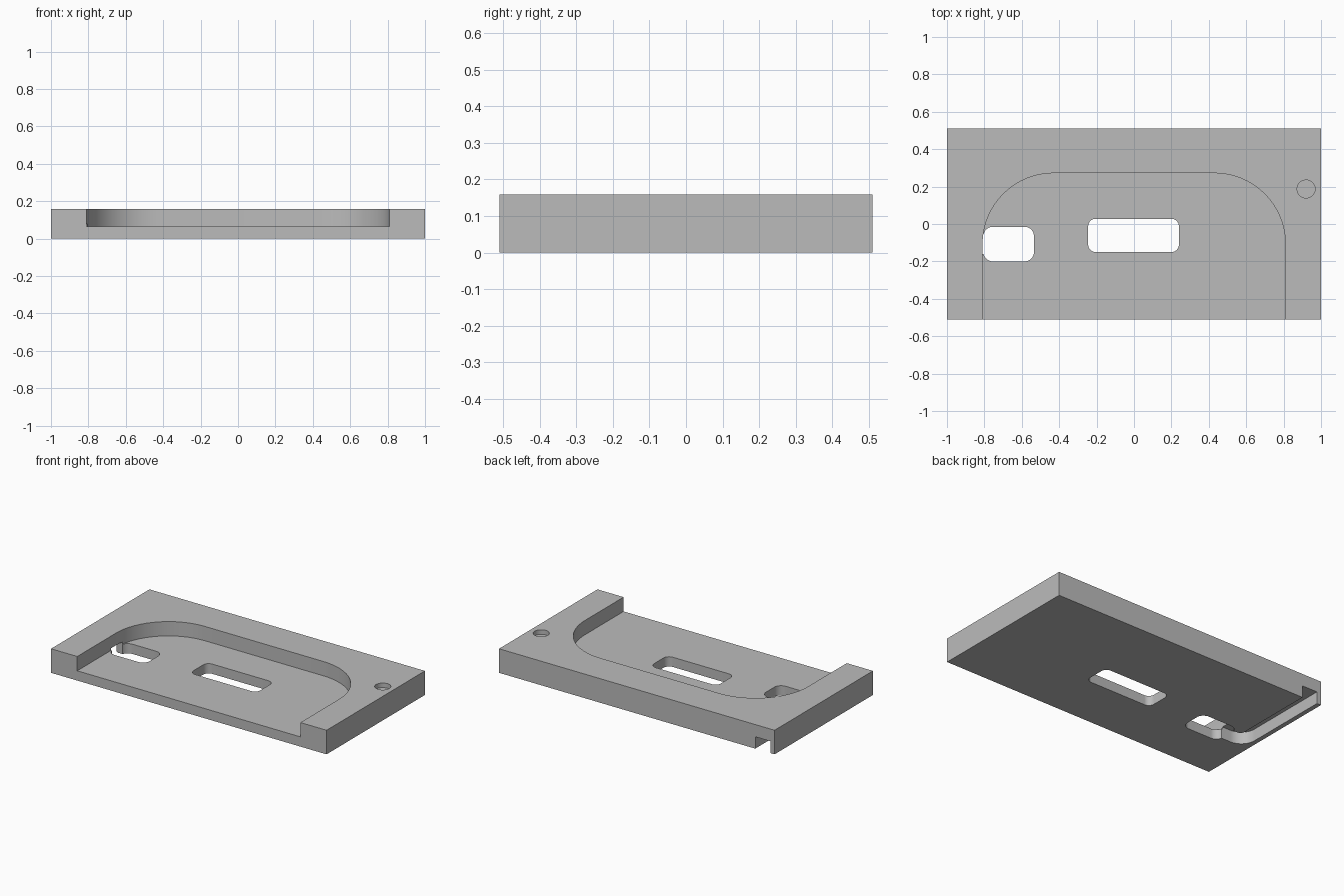
import bpy, bmesh, math
from mathutils import Vector

if "Cube" in bpy.data.objects:
    bpy.data.objects.remove(bpy.data.objects["Cube"], do_unlink=True)

HALF_X, HALF_Y, TOP = 1.0, 0.51, 0.158
FLOOR = 0.064      # pocket floor height
OVER = 0.1         # how far cutters overshoot open sides

grey = bpy.data.materials.new("plain grey")
grey.use_nodes = True
colour = (0.5, 0.5, 0.5, 1)
grey.diffuse_color = colour
grey.node_tree.nodes["Principled BSDF"].inputs["Base Color"].default_value = colour


def fillet(corners, steps=16):
    """Turn (x, y, radius) corners into an outline with rounded corners."""
    points = []
    for i, (x, y, r) in enumerate(corners):
        here = Vector((x, y))
        if r == 0:
            points.append(here)
            continue
        a = (Vector(corners[i - 1][:2]) - here).normalized()
        b = (Vector(corners[(i + 1) % len(corners)][:2]) - here).normalized()
        # every rounded corner is a right angle
        centre = here + (a + b) * r
        for k in range(steps + 1):
            t = k / steps * math.pi / 2
            points.append(centre - b * r * math.cos(t) - a * r * math.sin(t))
    return points


def prism(name, outline, z0, z1):
    """Extrude a flat outline between two heights."""
    bm = bmesh.new()
    face = bm.faces.new([bm.verts.new((p.x, p.y, z0)) for p in outline])
    side = bmesh.ops.extrude_face_region(bm, geom=[face])
    bmesh.ops.translate(bm, vec=(0, 0, z1 - z0),
                        verts=[v for v in side["geom"] if isinstance(v, bmesh.types.BMVert)])
    bmesh.ops.recalc_face_normals(bm, faces=bm.faces)
    mesh = bpy.data.meshes.new(name)
    bm.to_mesh(mesh)
    bm.free()
    mesh.materials.append(grey)
    obj = bpy.data.objects.new(name, mesh)
    bpy.context.collection.objects.link(obj)
    return obj


def box(x0, x1, y0, y1, r=0, back_r=None):
    """Rectangle outline; the back corners may have their own radius."""
    b = r if back_r is None else back_r
    return fillet([(x0, y0, r), (x1, y0, r), (x1, y1, b), (x0, y1, b)])


def circle(x, y, r, count=48):
    return [Vector((x + r * math.cos(k * math.tau / count),
                    y + r * math.sin(k * math.tau / count))) for k in range(count)]


plate = prism("base_plate", box(-HALF_X, HALF_X, -HALF_Y, HALF_Y), 0, TOP)

# L-shaped groove under the plate, from the side window to the back edge
groove = fillet([(-0.7, -0.16, 0), (-0.97, -0.16, 0.1), (-0.97, HALF_Y + OVER, 0),
                 (-0.86, HALF_Y + OVER, 0), (-0.86, -0.05, 0.03), (-0.7, -0.05, 0)])

cutters = [
    # arched pocket, open at the front
    prism("pocket_cutter", box(-0.81, 0.81, -HALF_Y - OVER, 0.272, 0, 0.38),
          FLOOR, TOP + OVER),
    prism("centre_window_cutter", box(-0.245, 0.24, -0.15, 0.028, 0.04), -OVER, FLOOR + 0.02),
    prism("side_window_cutter", box(-0.805, -0.535, -0.2, -0.015, 0.05), -OVER, FLOOR + 0.02),
    prism("groove_cutter", groove, -OVER, 0.078),
    # shallow round socket in the top
    prism("socket_cutter", circle(0.92, 0.187, 0.048), TOP - 0.03, TOP + OVER),
]

bpy.context.view_layer.objects.active = plate
for cutter in cutters:
    cutter.hide_render = True
    cut = plate.modifiers.new(cutter.name, "BOOLEAN")
    cut.operation = "DIFFERENCE"
    cut.solver = "EXACT"
    cut.object = cutter
    bpy.ops.object.modifier_apply(modifier=cut.name)
    bpy.data.objects.remove(cutter, do_unlink=True)

# smooth the round walls, keep the edges crisp
bpy.ops.object.select_all(action="DESELECT")
plate.select_set(True)
bpy.ops.object.shade_smooth_by_angle(angle=math.radians(30))
